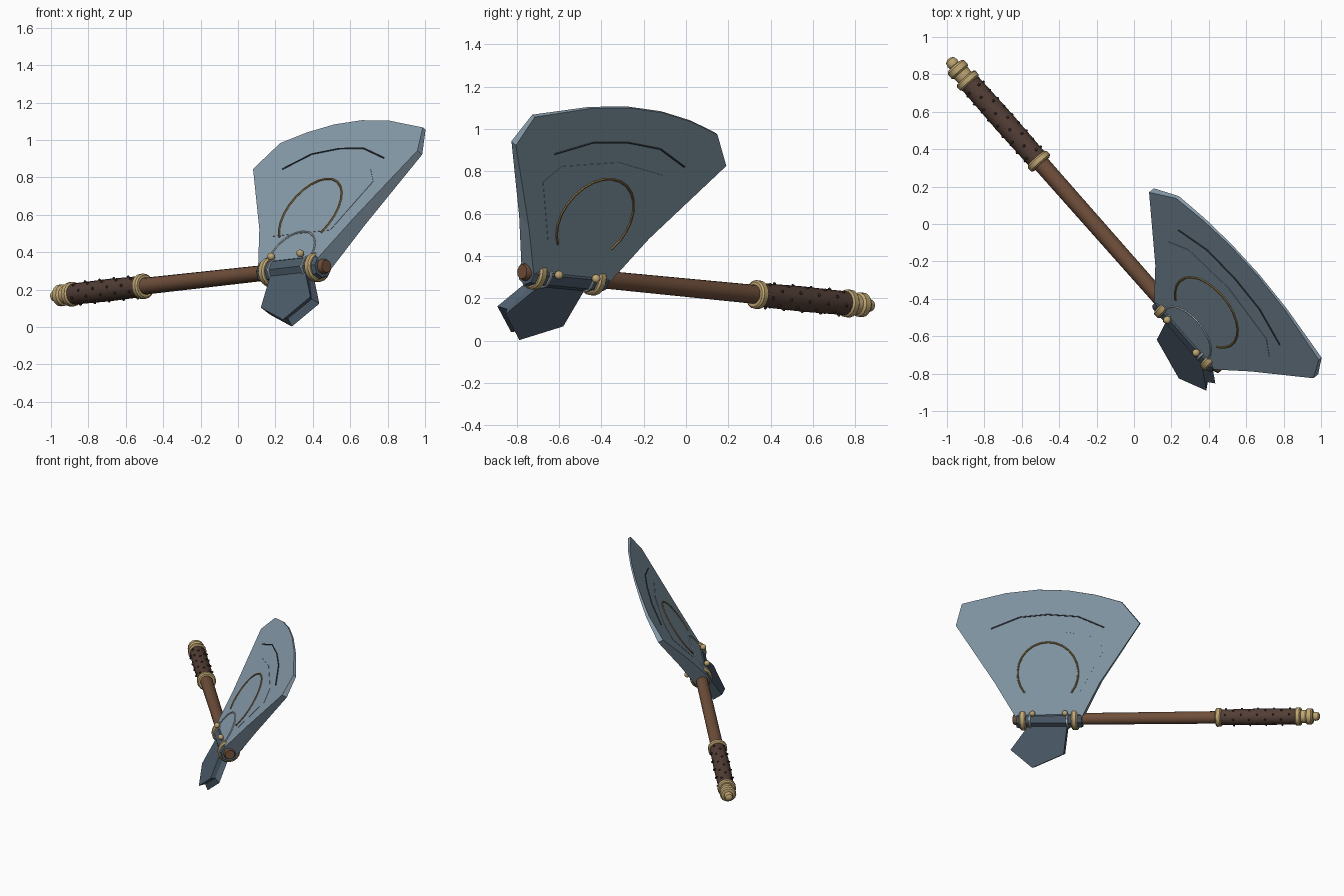
import bpy, bmesh, math
from mathutils import Vector, Matrix

if "Cube" in bpy.data.objects:
    bpy.data.objects.remove(bpy.data.objects["Cube"])

# Local frame: X along the handle toward the head, Y toward the cutting edge, Z across the blade
U = Vector((0.66, -0.747, 0.073)).normalized()
V = Vector((0.345, 0.388, 0.855))
V = (V - U * V.dot(U)).normalized()
N = U.cross(V)
FRAME = Matrix((U, V, N)).transposed().to_4x4()
FRAME.translation = (0.30, -0.579, 0.307)


def material(name, rgb):
    m = bpy.data.materials.new(name)
    m.diffuse_color = (*rgb, 1)
    m.use_nodes = True
    m.node_tree.nodes["Principled BSDF"].inputs["Base Color"].default_value = m.diffuse_color
    return m


STEEL = material("blade_steel", (0.25, 0.34, 0.42))
DARK = material("dark_steel", (0.075, 0.11, 0.15))
LINE = material("engraving", (0.05, 0.065, 0.08))
PALE = material("pale_steel", (0.55, 0.62, 0.66))
GOLD = material("brass", (0.52, 0.38, 0.17))
INLAY = material("old_brass", (0.30, 0.19, 0.06))
WOOD = material("wood", (0.16, 0.078, 0.043))
GRIP = material("leather", (0.085, 0.048, 0.036))
STUD = material("dark_stud", (0.035, 0.022, 0.018))


def finish(name, bm, mat, smooth=None):
    bmesh.ops.recalc_face_normals(bm, faces=bm.faces)
    me = bpy.data.meshes.new(name)
    bm.to_mesh(me)
    bm.free()
    ob = bpy.data.objects.new(name, me)
    bpy.context.collection.objects.link(ob)
    ob.matrix_world = FRAME
    me.materials.append(mat)
    if smooth:
        bpy.ops.object.select_all(action='DESELECT')
        ob.select_set(True)
        bpy.context.view_layer.objects.active = ob
        bpy.ops.object.shade_smooth_by_angle(angle=math.radians(smooth))
    return ob


def lathe(name, profile, sides, mat, smooth=None):
    """Turn (position, radius) points around the handle axis."""
    bm = bmesh.new()
    rings = []
    for x, r in profile:
        rings.append([bm.verts.new((x, r * math.cos(a), r * math.sin(a)))
                      for a in [(i + 0.5) * math.tau / sides for i in range(sides)]])
    for p, q in zip(rings, rings[1:]):
        for i in range(sides):
            j = (i + 1) % sides
            bm.faces.new((p[i], p[j], q[j], q[i]))
    bm.faces.new(rings[0])
    bm.faces.new(rings[-1])
    return finish(name, bm, mat, smooth)


def band(name, x, r, w, mat, sides=16):
    c = w * 0.2
    h = w / 2
    return lathe(name, [(x - h, r - c), (x - h + c, r), (x + h - c, r), (x + h, r - c)], sides, mat, 30)


def stack(name, layers, mat):
    """Closed solid through outlines of equal point count."""
    bm = bmesh.new()
    rings = [[bm.verts.new(p) for p in layer] for layer in layers]
    n = len(rings[0])
    for p, q in zip(rings, rings[1:]):
        for i in range(n):
            j = (i + 1) % n
            bm.faces.new((p[i], p[j], q[j], q[i]))
    bm.faces.new(rings[0])
    bm.faces.new(rings[-1])
    return finish(name, bm, mat)


def half(v):
    """Half thickness of the wedge-shaped blade."""
    return 0.056 - 0.054 * v


def wire(name, pts, r, mat, side):
    """Thin raised line lying on one blade face."""
    bm = bmesh.new()
    rings = []
    for i, (x, y) in enumerate(pts):
        a, b = pts[max(i - 1, 0)], pts[min(i + 1, len(pts) - 1)]
        t = Vector((b[0] - a[0], b[1] - a[1], 0)).normalized()
        s = Vector((-t.y, t.x, 0))
        c = Vector((x, y, side * (half(y) + 0.003)))
        rings.append([bm.verts.new(c + s * r * math.cos(k) + Vector((0, 0, r * math.sin(k))))
                      for k in [j * math.tau / 6 for j in range(6)]])
    for p, q in zip(rings, rings[1:]):
        for i in range(6):
            j = (i + 1) % 6
            bm.faces.new((p[i], p[j], q[j], q[i]))
    bm.faces.new(rings[0])
    bm.faces.new(rings[-1])
    return finish(name, bm, mat)


def balls(name, centres, r, mat, seg=10):
    bm = bmesh.new()
    for c in centres:
        bmesh.ops.create_uvsphere(bm, u_segments=seg, v_segments=max(4, seg // 2), radius=r,
                                  matrix=Matrix.Translation(c))
    return finish(name, bm, mat, 60)


# Blade: flaring wedge with a faceted cutting edge
outline = [(0.225, 0.0), (0.39, 0.27), (0.665, 0.675), (0.62, 0.83), (0.30, 0.903), (0.07, 0.925),
           (-0.147, 0.917), (-0.35, 0.883), (-0.535, 0.83), (-0.665, 0.675), (-0.375, 0.26), (-0.235, 0.0)]
stack("blade", [[(x, y, s * half(y)) for x, y in outline] for s in (-1, 1)], STEEL)

# Raised panel and line work on both blade faces
panel = [(0.235, 0.20), (0.41, 0.50), (0.335, 0.59), (0.0, 0.64), (-0.30, 0.595), (-0.41, 0.50), (-0.235, 0.20)]
arc = [(0.22 * math.cos(a), 0.33 + 0.22 * math.sin(a))
       for a in [math.radians(-40 + 260 * i / 18) for i in range(19)]]
edge_line = [(0.41, 0.65), (0.20, 0.73), (0.0, 0.747), (-0.22, 0.73), (-0.41, 0.65)]
for s, tag in ((1, "front"), (-1, "back")):
    stack("panel_" + tag, [[(x, y, s * (half(y) + h)) for x, y in panel] for h in (-0.004, 0.002)], STEEL)
    wire("inlay_arc_" + tag, arc, 0.006, INLAY, s)
    wire("edge_line_" + tag, edge_line, 0.004, LINE, s)
wire("base_arch", [(0.175 * math.cos(a), 0.05 + 0.16 * math.sin(a))
                   for a in [math.pi * i / 14 for i in range(15)]], 0.005, PALE, 1)

# Rear beak with a grooved striking face
beak = [(0.155, 0.0), (0.16, -0.06), (0.28, -0.215), (0.125, -0.345), (-0.103, -0.25), (-0.13, -0.06), (-0.13, 0.0)]
groove = [(0.155, 0.0), (0.16, -0.06), (0.25, -0.205), (0.115, -0.315), (-0.103, -0.25), (-0.13, -0.06), (-0.13, 0.0)]
stack("rear_beak", [[(x, y, -0.036) for x, y in beak], [(x, y, 0) for x, y in groove],
                    [(x, y, 0.036) for x, y in beak]], DARK)

# Socket, collars, clips and rivets
lathe("socket", [(-0.24, 0.06), (-0.225, 0.067), (0.215, 0.067), (0.235, 0.06)], 8, DARK)
for s, tag in ((-1, "inner"), (1, "outer")):
    band("collar_" + tag, s * 0.187, 0.08, 0.045, GOLD)
    band("clip_" + tag, s * 0.135, 0.071, 0.014, PALE)
balls("rivets", [(x, 0.043, z) for x in (-0.125, 0.11) for z in (-0.082, 0.082)], 0.021, GOLD, 12)

# Handle: shaft, leather grip and studs
lathe("shaft", [(-1.88, 0.042), (-1.2, 0.045), (-0.2, 0.042), (0.24, 0.042), (0.262, 0.034)], 16, WOOD, 35)
lathe("grip", [(-1.82, 0.056), (-1.5, 0.060), (-1.22, 0.056)], 16, GRIP, 35)
studs = []
for i in range(9):
    for j in range(5):
        a = math.tau * (j + 0.5 * (i % 2)) / 5
        studs.append((-1.74 + 0.058 * i, 0.059 * math.cos(a), 0.059 * math.sin(a)))
balls("grip_studs", studs, 0.008, STUD, 6)

# Grip rings and pommel
band("grip_ring_front", -1.225, 0.068, 0.042, GOLD)
band("grip_ring_rear", -1.80, 0.066, 0.042, GOLD)
lathe("pommel", [(-1.955, 0.012), (-1.945, 0.027), (-1.925, 0.033), (-1.91, 0.03), (-1.905, 0.05),
                 (-1.895, 0.058), (-1.865, 0.058), (-1.855, 0.048), (-1.82, 0.046)], 16, GOLD, 35)
